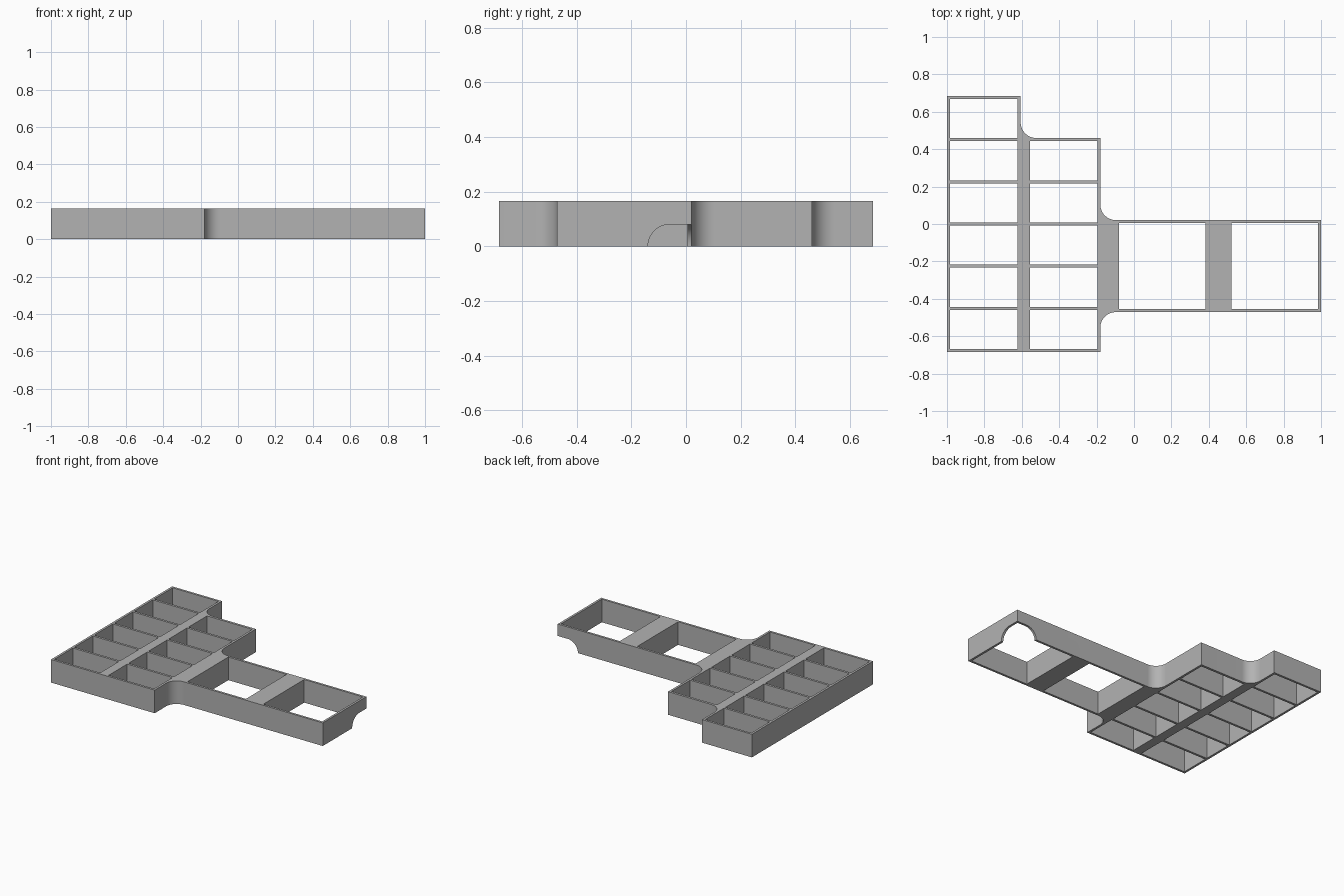
import bpy, bmesh
from math import pi, sin, cos

if "Cube" in bpy.data.objects:
    bpy.data.objects.remove(bpy.data.objects["Cube"])

HEIGHT = 0.165
WALL = 0.016
FILLET = 0.083
ARCH = 0.08

grey = bpy.data.materials.new("plain_grey")
grey.use_nodes = True
grey.diffuse_color = (0.45, 0.45, 0.45, 1)
grey.node_tree.nodes["Principled BSDF"].inputs["Base Color"].default_value = grey.diffuse_color


def arc(cx, cy, radius, start, end, steps=16):
    return [(cx + radius * cos(start + (end - start) * i / steps),
             cy + radius * sin(start + (end - start) * i / steps))
            for i in range(steps + 1)]


def box_loop(x0, x1, y0, y1):
    return [(x0, y0), (x1, y0), (x1, y1), (x0, y1)]


def make_object(name, bm):
    bmesh.ops.recalc_face_normals(bm, faces=bm.faces)
    mesh = bpy.data.meshes.new(name)
    bm.to_mesh(mesh)
    bm.free()
    obj = bpy.data.objects.new(name, mesh)
    bpy.context.collection.objects.link(obj)
    return obj


def extrude_loops(name, loops, place, direction):
    """Fill a flat outline with its holes and extrude it to a solid."""
    bm = bmesh.new()
    edges = []
    for loop in loops:
        verts = [bm.verts.new(place(a, b)) for a, b in loop]
        edges += [bm.edges.new((v, verts[i - 1])) for i, v in enumerate(verts)]
    bmesh.ops.triangle_fill(bm, use_beauty=True, edges=edges)
    grown = bmesh.ops.extrude_face_region(bm, geom=bm.faces[:], use_keep_orig=True)
    moved = [g for g in grown["geom"] if isinstance(g, bmesh.types.BMVert)]
    bmesh.ops.translate(bm, verts=moved, vec=direction)
    return make_object(name, bm)


# Stepped outline with rounded inner corners
left, right, back, front = -1, 1, 0.684, -0.684
step_x, step_y = -0.606, 0.46
body_x, arm_back, arm_front = -0.18, 0.021, -0.471
outline = [(left, back), (left, front), (body_x, front)]
outline += arc(body_x + FILLET, arm_front - FILLET, FILLET, pi, pi / 2)
outline += [(right, arm_front), (right, arm_back)]
outline += arc(body_x + FILLET, arm_back + FILLET, FILLET, 1.5 * pi, pi)
outline += [(body_x, step_y)]
outline += arc(step_x + FILLET, step_y + FILLET, FILLET, 1.5 * pi, pi)
outline += [(step_x, back)]

# Compartments: six in the long column, five in the short one, two in the arm
holes = []
cell, pitch = 0.209, 0.2254
for x0, x1, rows in ((left + WALL, -0.622, 6), (-0.555, body_x - WALL, 5)):
    for row in range(rows):
        y0 = front + WALL + row * pitch
        holes.append(box_loop(x0, x1, y0, y0 + cell))
for x0, x1 in ((-0.08, 0.381), (0.52, right - WALL)):
    holes.append(box_loop(x0, x1, arm_front + WALL, arm_back - WALL))

tray = extrude_loops("compartment_tray", [outline] + holes,
                     lambda x, y: (x, y, 0), (0, 0, HEIGHT))
tray.data.materials.append(grey)

# Quarter-round openings through both walls of the arm's back corner
def opening(edge):
    return [(edge + 0.05, -0.05), (edge + 0.05, ARCH)] + \
        arc(edge - ARCH, 0, ARCH, pi / 2, pi) + [(edge - 2 * ARCH, -0.05)]


reach = WALL + 0.01
cutters = [
    extrude_loops("end_opening_cutter", [opening(arm_back)],
                  lambda a, z: (right - reach, a, z), (0.1, 0, 0)),
    extrude_loops("back_opening_cutter", [opening(right)],
                  lambda a, z: (a, arm_back - reach, z), (0, 0.1, 0)),
]
bpy.context.view_layer.objects.active = tray
tray.select_set(True)
for cutter in cutters:
    mod = tray.modifiers.new(cutter.name, "BOOLEAN")
    mod.operation = "DIFFERENCE"
    mod.solver = "EXACT"
    mod.object = cutter
    bpy.ops.object.modifier_apply(modifier=mod.name)
for cutter in cutters:
    bpy.data.objects.remove(cutter)

# Merge coplanar triangles, then smooth only the rounded corners
bm = bmesh.new()
bm.from_mesh(tray.data)
bmesh.ops.dissolve_limit(bm, angle_limit=0.01, verts=bm.verts, edges=bm.edges)
bm.to_mesh(tray.data)
bm.free()
bpy.ops.object.select_all(action="DESELECT")
tray.select_set(True)
bpy.ops.object.shade_smooth_by_angle(angle=pi / 6)
